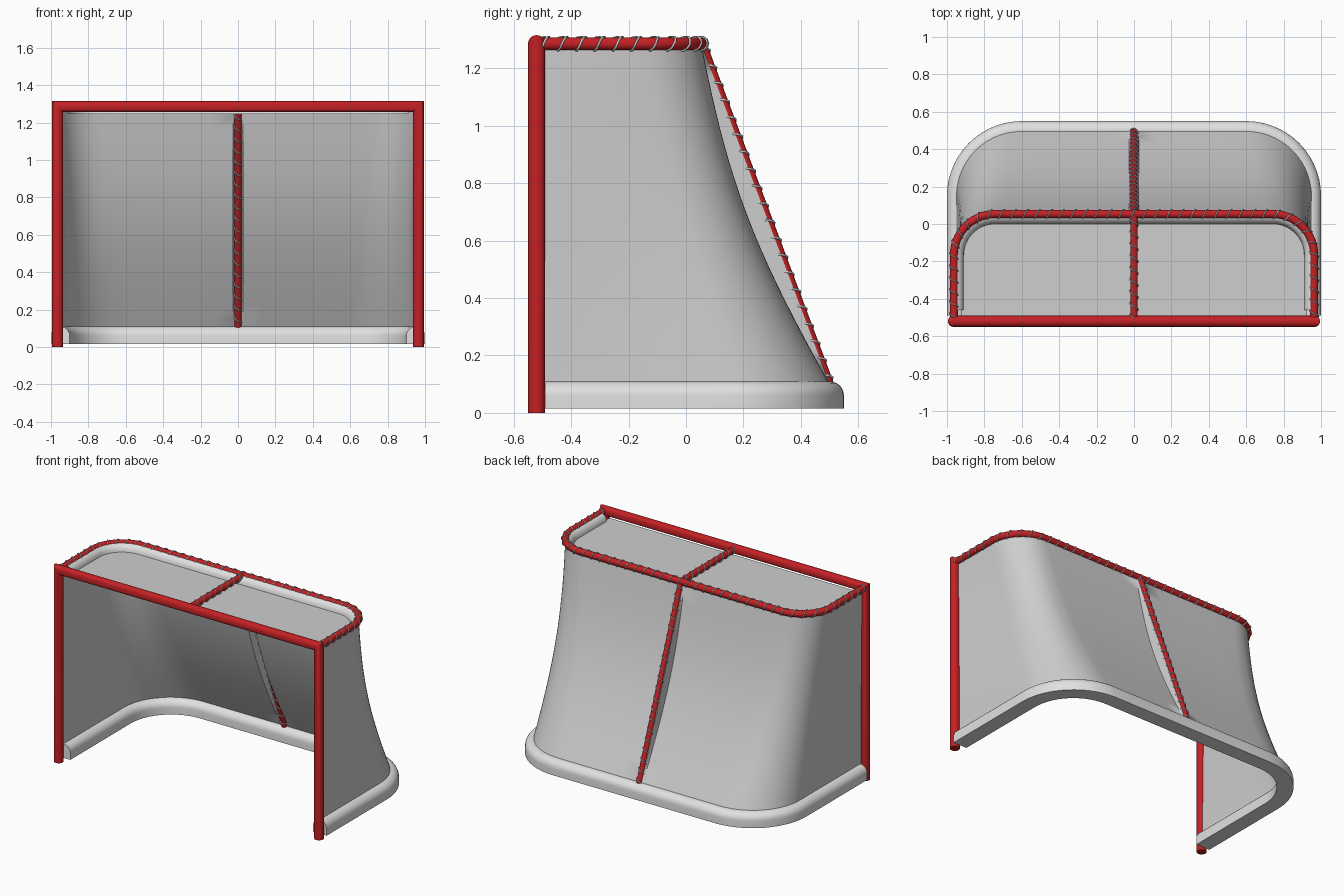
import bpy, bmesh
from math import sin, cos, pi
from mathutils import Vector

if "Cube" in bpy.data.objects:
    bpy.data.objects.remove(bpy.data.objects["Cube"], do_unlink=True)


def material(name, color):
    m = bpy.data.materials.new(name)
    m.use_nodes = True
    m.diffuse_color = (*color, 1)
    m.node_tree.nodes["Principled BSDF"].inputs["Base Color"].default_value = (*color, 1)
    return m


RED = material("red paint", (0.55, 0.015, 0.018))
NET = material("net grey", (0.62, 0.62, 0.62))
PAD = material("pad white", (0.75, 0.75, 0.75))
X, Y, Z = Vector((1, 0, 0)), Vector((0, 1, 0)), Vector((0, 0, 1))


def finish(name, rows, mat, closed=False, caps=False, fill=False):
    """Skin a grid of point rows into a smooth object."""
    bm = bmesh.new()
    grid = [[bm.verts.new(p) for p in row] for row in rows]
    count = len(rows[0])
    for a, b in zip(grid, grid[1:]):
        for i in range(count if closed else count - 1):
            j = (i + 1) % count
            bm.faces.new((a[i], a[j], b[j], b[i]))
    if caps:
        bm.faces.new(grid[0])
        bm.faces.new(grid[-1])
    if fill:
        bm.faces.new(grid[0])
    bmesh.ops.recalc_face_normals(bm, faces=bm.faces)
    mesh = bpy.data.meshes.new(name)
    bm.to_mesh(mesh)
    bm.free()
    mesh.materials.append(mat)
    ob = bpy.data.objects.new(name, mesh)
    bpy.context.collection.objects.link(ob)
    bpy.ops.object.select_all(action="DESELECT")
    ob.select_set(True)
    bpy.context.view_layer.objects.active = ob
    bpy.ops.object.shade_smooth_by_angle(angle=pi / 5)
    return ob


def sweep(name, path, profile, up, mat):
    """Sweep a profile along a planar path with mitred corners."""
    rows = []
    for i, p in enumerate(path):
        before = (p - path[i - 1]).normalized() if i else None
        after = (path[i + 1] - p).normalized() if i < len(path) - 1 else None
        before, after = before or after, after or before
        t = (before + after).normalized()
        side = t.cross(up) / t.dot(after)
        rows.append([p + side * a + up * b for a, b in profile])
    return finish(name, rows, mat, closed=True, caps=True)


def circle(r, n=16):
    return [(r * cos(2 * pi * i / n), r * sin(2 * pi * i / n)) for i in range(n)]


def u_path(half, back, r, front, z):
    """U-shaped path from the front right, round the back, to the front left."""
    side = [Vector((half, front + (back - r - front) * i / 8, z)) for i in range(8)]
    bend = [Vector((half - r + r * cos(a), back - r + r * sin(a), z))
            for a in (pi / 2 * i / 14 for i in range(15))]
    rear = [Vector((0.027 + (half - r - 0.027) * (1 - i / 6), back, z)) for i in range(1, 7)]
    rear.append(Vector((0.02, back, z)))
    right = side + bend + rear
    left = [Vector((-p.x, p.y, p.z)) for p in right]
    return left + [Vector((0, back, z))] + right[::-1]


def wrap(name, path, up, radius, pitch=0.064, per_turn=10):
    """Thin lacing cord wound round a tube."""
    pts, travelled, step = [], 0.0, pitch / per_turn
    for a, b in zip(path, path[1:]):
        length = (b - a).length
        t = (b - a) / length
        side = t.cross(up)
        k = int(travelled / step) + 1
        while k * step <= travelled + length:
            ang = 2 * pi * k / per_turn
            pts.append(a + t * (k * step - travelled)
                       + (side * cos(ang) + up * sin(ang)) * radius)
            k += 1
        travelled += length
    cu = bpy.data.curves.new(name, "CURVE")
    cu.dimensions = "3D"
    cu.bevel_depth = 0.004
    cu.bevel_resolution = 1
    sp = cu.splines.new("POLY")
    sp.points.add(len(pts) - 1)
    for q, p in zip(sp.points, pts):
        q.co = (*p, 1)
    cu.materials.append(NET)
    ob = bpy.data.objects.new(name, cu)
    bpy.context.collection.objects.link(ob)


# Front posts and crossbar
BAR_Z, POST_X, POST_Y = 1.285, 0.965, -0.52
frame = [Vector((x, POST_Y, z)) for x, z in
         ((-POST_X, 0), (-POST_X, BAR_Z), (POST_X, BAR_Z), (POST_X, 0))]
sweep("front_frame", frame, circle(0.03, 24), Y, RED)

# Top rear frame, centre top bar and sloping back bar, each laced with cord
top = u_path(0.963, 0.053, 0.22, -0.51, BAR_Z)
centre_bar = [Vector((0, POST_Y, BAR_Z)), Vector((0, 0.053, BAR_Z))]
back_bar = [Vector((0, 0.053, BAR_Z)), Vector((0, 0.497, 0.1))]
for name, path, up, r in (("top_frame", top, Z, 0.022),
                          ("centre_top_bar", centre_bar, Z, 0.02),
                          ("back_bar", back_bar, X, 0.018)):
    sweep(name, path, circle(r), up, RED)
    wrap(name + "_lacing", path, up, r + 0.002)

# Bottom pad with a flat base and arched top
arch = [(0.05, 0.015)] + [(0.05 * cos(pi * i / 12), 0.06 + 0.05 * sin(pi * i / 12))
                          for i in range(13)] + [(-0.05, 0.015)]
sweep("bottom_pad", u_path(0.95, 0.5, 0.35, -0.49, 0), arch, Z, PAD)

# Side and back net, sagging inward but pulled out to the back bar
low = u_path(0.95, 0.5, 0.35, POST_Y, 0.1)
high = u_path(0.963, 0.053, 0.22, POST_Y, BAR_Z)
last = len(low) - 1
rows = []
for s in range(21):
    t = s / 20
    line = [a.lerp(b, t) for a, b in zip(low, high)]
    row = []
    for i, p in enumerate(line):
        d = line[min(i + 1, last)] - line[max(i - 1, 0)]
        inward = Vector((d.y, -d.x, 0)).normalized()
        weight = min(1, min(i, last - i) / 20) if abs(p.x) > 0.023 else 0
        row.append(p + inward * 0.065 * weight * sin(pi * t))
    rows.append(row)
finish("back_net", rows, NET)

# Top net sheet
sheet = u_path(0.925, 0.015, 0.18, -0.51, 1.248)
finish("top_net", [sheet], NET, fill=True)

# Rolled lip of net inside the top frame
lip = [u_path(0.963 - d, 0.053 - d, 0.22 - d, -0.46, z)
       for d, z in ((0, 1.298), (0.025, 1.292), (0.04, 1.281), (0.05, 1.265), (0.053, 1.246))]
finish("top_net_lip", lip, PAD)
